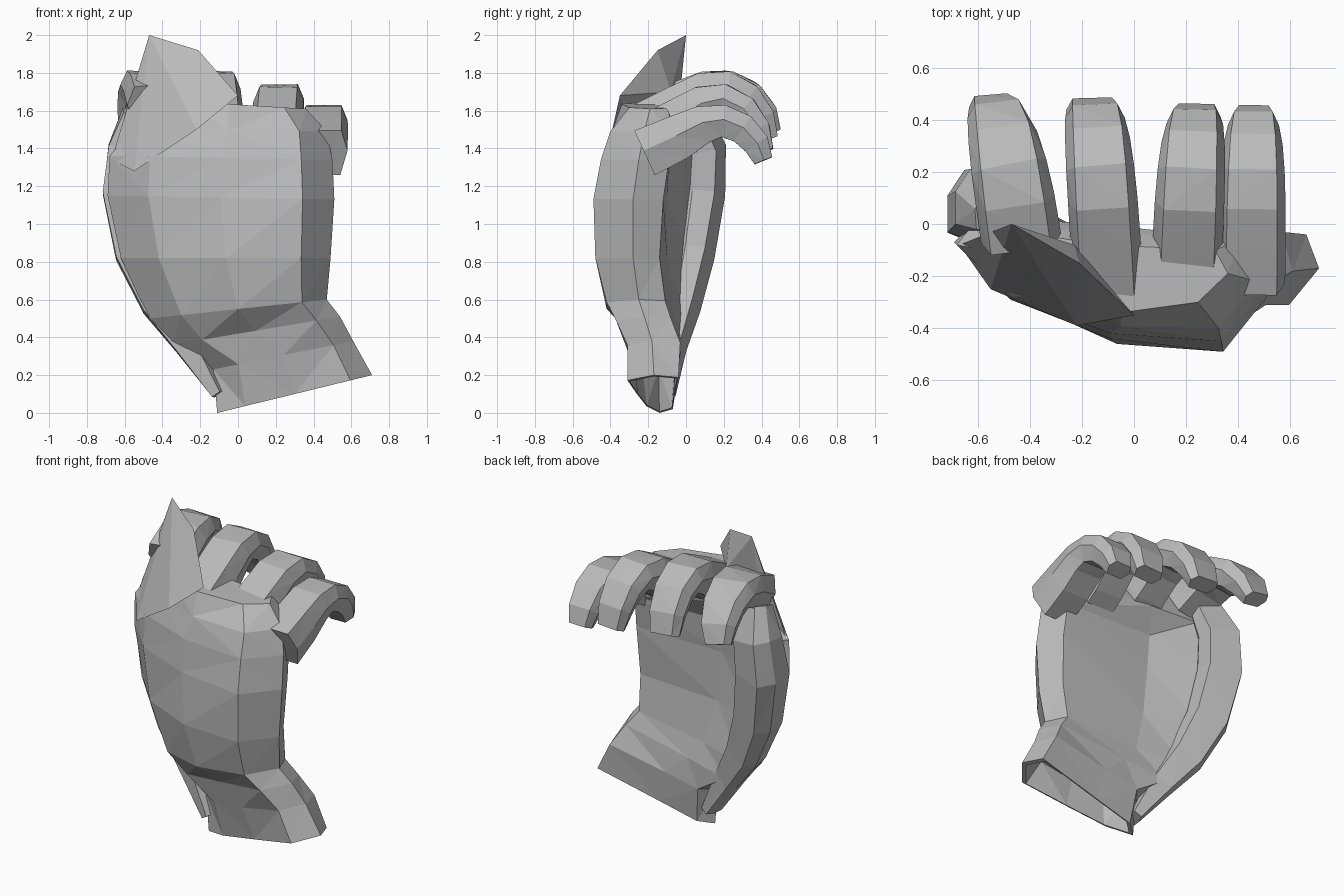
import bpy, bmesh
from mathutils import Vector

cube = bpy.data.objects.get("Cube")
if cube:
    bpy.data.objects.remove(cube)

grey = bpy.data.materials.new("mid grey")
grey.use_nodes = True
colour = (0.5, 0.5, 0.5, 1)
grey.diffuse_color = colour
grey.node_tree.nodes["Principled BSDF"].inputs["Base Color"].default_value = colour


def finish(name, bm):
    bmesh.ops.recalc_face_normals(bm, faces=bm.faces)
    mesh = bpy.data.meshes.new(name)
    bm.to_mesh(mesh)
    bm.free()
    mesh.materials.append(grey)
    obj = bpy.data.objects.new(name, mesh)
    bpy.context.collection.objects.link(obj)
    return obj


def loft(name, rings):
    """Skin a list of equal-length point rings and cap both ends."""
    bm = bmesh.new()
    rows = [[bm.verts.new(p) for p in ring] for ring in rings]
    n = len(rows[0])
    for a, b in zip(rows, rows[1:]):
        for i in range(n):
            j = (i + 1) % n
            bm.faces.new((a[i], a[j], b[j], b[i]))
    bm.faces.new(rows[0])
    bm.faces.new(rows[-1])
    bmesh.ops.recalc_face_normals(bm, faces=bm.faces)
    bmesh.ops.triangulate(bm, faces=bm.faces)
    return finish(name, bm)


def tube(name, path, widths, thicks, hint):
    """Six-sided padded strip along a path; hint is its width direction."""
    rings = []
    for i, p in enumerate(path):
        tangent = (path[min(i + 1, len(path) - 1)] - path[max(i - 1, 0)]).normalized()
        side = (hint - tangent * hint.dot(tangent)).normalized()
        up = side.cross(tangent)
        w, t = widths[i] / 2, thicks[i] / 2
        shape = [(-0.75, 1), (0.75, 1), (1, 0.1), (0.7, -1), (-0.7, -1), (-1, 0.1)]
        rings.append([p + side * w * a + up * t * b for a, b in shape])
    return loft(name, rings)


def shrink(ring, k):
    """Scale a ring about its centre."""
    centre = sum(ring, Vector()) / len(ring)
    return [centre + (p - centre) * k for p in ring]


# Palm and cuff: left edge x, z; right edge x, z; then y of each ring point
sections = [
    ((-0.11, 0.0, 0.71, 0.20), (-0.14, -0.21, -0.26, -0.31, -0.17, -0.04, -0.06, -0.07)),
    ((-0.13, 0.23, 0.61, 0.38), (-0.14, -0.25, -0.30, -0.31, -0.18, -0.03, -0.04, -0.04)),
    ((-0.35, 0.36, 0.54, 0.51), (-0.11, -0.25, -0.31, -0.37, -0.22, -0.08, -0.05, -0.02)),
    ((-0.47, 0.50, 0.47, 0.60), (-0.10, -0.29, -0.42, -0.42, -0.25, -0.11, -0.07, 0.0)),
    ((-0.62, 0.82, 0.49, 0.82), (-0.08, -0.30, -0.46, -0.48, -0.28, -0.14, -0.1, 0.02)),
    ((-0.69, 1.15, 0.51, 1.13), (-0.07, -0.29, -0.44, -0.49, -0.28, -0.12, -0.1, 0.06)),
    ((-0.68, 1.36, 0.50, 1.34), (-0.08, -0.28, -0.42, -0.45, -0.25, -0.09, -0.08, 0.07)),
    ((-0.57, 1.50, 0.47, 1.49), (-0.10, -0.27, -0.39, -0.40, -0.22, -0.06, 0.0, 0.02)),
    ((-0.46, 1.66, 0.36, 1.61), (-0.08, -0.26, -0.34, -0.30, -0.19, -0.10, -0.08, -0.04)),
]
across = (0, 0.18, 0.5, 0.86, 1, 0.94, 0.42, 0.1)
rings = []
for (xl, zl, xr, zr), ys in sections:
    rings.append([Vector((xl + (xr - xl) * t, y, zl + (zr - zl) * t))
                  for t, y in zip(across, ys)])
# Hollow cuff opening
loft("palm_and_cuff", [shrink(rings[1], 0.85), shrink(rings[0], 0.93)] + rings)

# Pointed flap leaning back over the knuckles
bm = bmesh.new()
for p in [(-0.47, 0, 2), (-0.21, -0.15, 1.92), (-0.67, -0.08, 1.34),
          (-0.55, -0.25, 1.28), (-0.22, -0.39, 1.5), (0, -0.35, 1.68),
          (-0.23, -0.08, 1.7), (-0.5, -0.03, 1.7)]:
    bm.verts.new(p)
bmesh.ops.convex_hull(bm, input=bm.verts)
finish("pointed_flap", bm)

# Curled fingers: first arch point, base x, tip x, top z, tip droop, reach,
# base width, tip width
fingers = {
    "index_finger": (1, -0.41, -0.55, 1.81, 0.23, 1.0, 0.31, 0.17),
    "middle_finger": (0, -0.1, -0.16, 1.81, 0.27, 0.97, 0.27, 0.2),
    "ring_finger": (0, 0.2, 0.24, 1.74, 0.27, 0.92, 0.27, 0.18),
    "little_finger": (0, 0.45, 0.46, 1.63, 0.21, 0.91, 0.26, 0.15),
}
arch = [(-0.24, -0.8), (-0.05, -0.42), (0.1, -0.08), (0.22, 0),
        (0.33, -0.2), (0.41, -0.58), (0.45, -1)]
thick = [0.26, 0.24, 0.2, 0.17, 0.16, 0.14, 0.1]
for name, (first, bx, tx, top, droop, reach, bw, tw) in fingers.items():
    path, widths = [], []
    for i, (y, drop) in enumerate(arch):
        t = i / (len(arch) - 1)
        path.append(Vector((bx + (tx - bx) * t, y * reach, top - 0.085 + drop * droop)))
        widths.append(bw + (tw - bw) * t ** 3)
    tube(name, path[first:], widths[first:], thick[first:], Vector((1, 0, 0)))

# Thumb running up the side of the palm
thumb = [(-0.1, -0.12, 0.1), (-0.26, -0.08, 0.36), (-0.41, -0.03, 0.58),
         (-0.53, 0.02, 0.85), (-0.59, 0.06, 1.17), (-0.57, 0.08, 1.4),
         (-0.52, 0.03, 1.58)]
tube("thumb", [Vector(p) for p in thumb],
     [0.07, 0.16, 0.22, 0.26, 0.27, 0.25, 0.2],
     [0.12, 0.14, 0.18, 0.22, 0.25, 0.22, 0.14], Vector((-1, 0.3, 0)))
